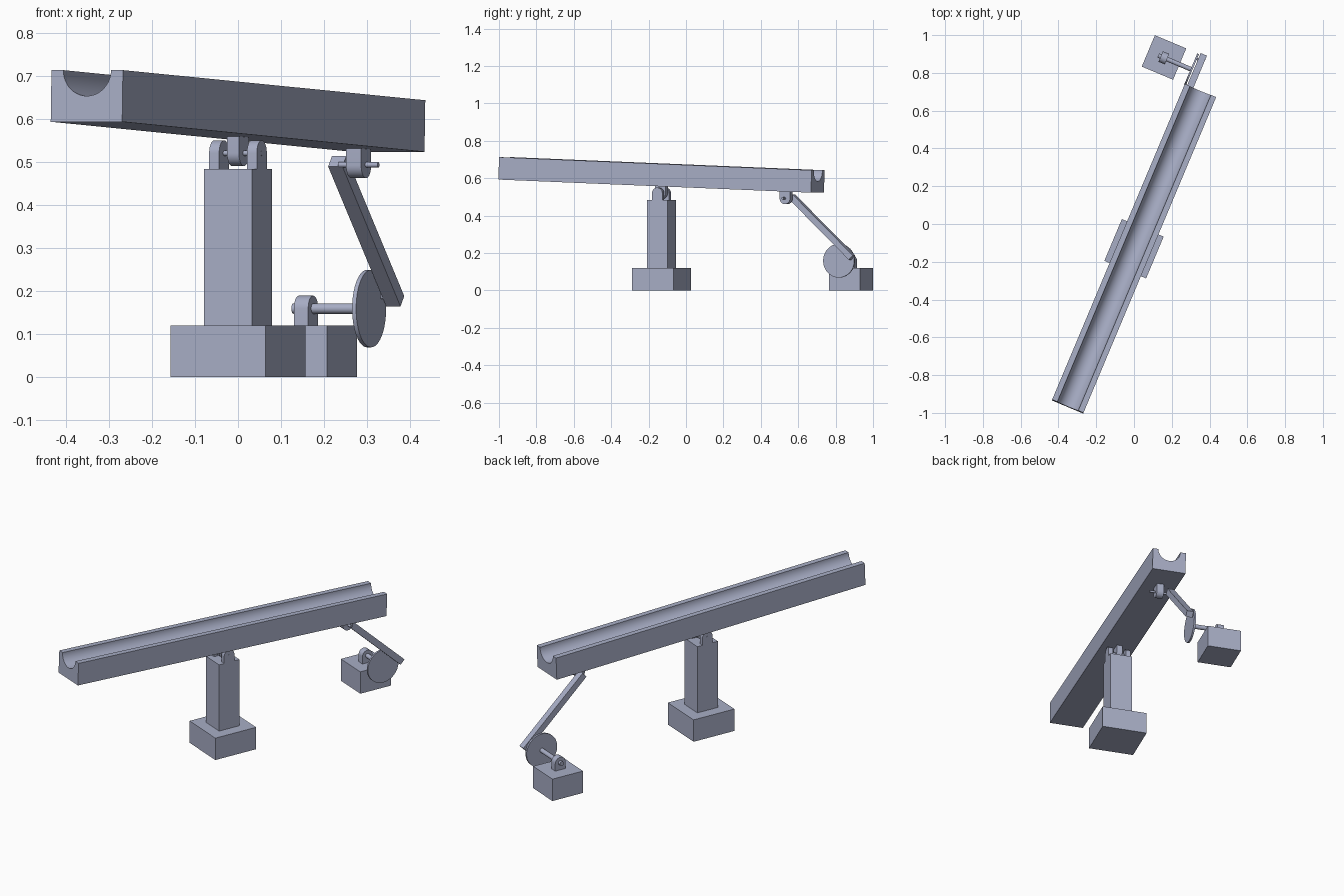
import bpy, bmesh, math
from mathutils import Matrix, Vector

cube = bpy.data.objects.get("Cube")
if cube:
    bpy.data.objects.remove(cube)

paint = bpy.data.materials.new("blue_grey")
paint.use_nodes = True
COLOR = (0.39, 0.42, 0.56, 1)
paint.diffuse_color = COLOR
paint.node_tree.nodes["Principled BSDF"].inputs["Base Color"].default_value = COLOR

# The machine is laid out along local y, then turned about z
PLACE = Matrix.Translation((0, -0.131, 0)) @ Matrix.Rotation(math.radians(-22.8), 4, 'Z')


def prism(name, profile, a, b, axis='x', local=Matrix()):
    """Extrude a 2D profile from a to b: (y, z) along x, or (x, z) along y."""
    def point(p, d):
        return Vector((d, p[0], p[1])) if axis == 'x' else Vector((p[0], d, p[1]))
    bm = bmesh.new()
    face = bm.faces.new([bm.verts.new(point(p, a)) for p in profile])
    ext = bmesh.ops.extrude_face_region(bm, geom=[face])
    new = [g for g in ext["geom"] if isinstance(g, bmesh.types.BMVert)]
    bmesh.ops.translate(bm, verts=new, vec=point((0, 0), b - a))
    bmesh.ops.recalc_face_normals(bm, faces=bm.faces)
    mesh = bpy.data.meshes.new(name)
    bm.to_mesh(mesh)
    bm.free()
    mesh.materials.append(paint)
    obj = bpy.data.objects.new(name, mesh)
    bpy.context.collection.objects.link(obj)
    obj.matrix_world = PLACE @ local
    bpy.ops.object.select_all(action='DESELECT')
    obj.select_set(True)
    bpy.context.view_layer.objects.active = obj
    bpy.ops.object.shade_smooth_by_angle(angle=math.radians(30))
    return obj


def arc(cx, cz, r, start, end, n):
    angles = [math.radians(start + (end - start) * i / n) for i in range(n + 1)]
    return [(cx + r * math.cos(a), cz + r * math.sin(a)) for a in angles]


def block(name, x, y, size, z0, z1):
    h = size / 2
    return prism(name, [(y - h, z0), (y + h, z0), (y + h, z1), (y - h, z1)], x - h, x + h)


def lug(name, x, width, y, pin_z, flat_z, r=0.03):
    """Plate with one flat end at flat_z and one round end about the pin."""
    up = flat_z < pin_z
    curve = arc(y, pin_z, r, 0, 180 if up else -180, 20)
    return prism(name, curve + [(y - r, flat_z), (y + r, flat_z)], x - width / 2, x + width / 2)


def rod(name, y, z, r, x0, x1, n=32):
    return prism(name, arc(y, z, r, 0, 360, n)[:-1], x0, x1)


# Tilting trough with a half-round channel
W, H, L, R = 0.09, 0.06, 0.907, 0.06
section = [(-W, H), (-W, -H), (W, -H), (W, H)] + arc(0, H, R, 0, -180, 32)
tilt = Matrix.Translation((0, 0, 0.618)) @ Matrix.Rotation(math.radians(-2.21), 4, 'X')
prism("trough", section, -L, L, 'y', tilt)

# Pillar, base and pivot
block("pillar_base", 0, 0, 0.24, 0, 0.12)
block("pillar", 0, 0, 0.12, 0.12, 0.483)
for side, label in ((-1, "right"), (1, "left")):
    lug("pivot_ear_" + label, side * 0.0475, 0.025, 0, 0.52, 0.483)
lug("pivot_lug", 0, 0.03, 0, 0.52, 0.562)
rod("pivot_pin", 0, 0.52, 0.006, -0.0605, 0.0605)

# Rear lug and pin under the trough
lug("rear_lug", 0, 0.038, 0.723, 0.492, 0.533)
rod("rear_pin", 0.723, 0.493, 0.006, -0.05, 0.05)

# Connecting arm, sloping down to the crank
top, low = Vector((0.7325, 0.501)), Vector((1.0805, 0.176))
along = (low - top).normalized()
side = Vector((-along.y, along.x)) * 0.0165
prism("connecting_arm", [top - side, low - side, low + side, top + side], -0.076, -0.04)

# Crank disc, crank pin and drive shaft
rod("crank_disc", 0.993, 0.159, 0.09, -0.092, -0.082, 64)
rod("crank_pin", 1.055, 0.187, 0.006, -0.09, -0.05)
rod("drive_shaft", 0.993, 0.159, 0.012, -0.278, -0.085)

# Drive block with shaft bearing
block("drive_block", -0.246, 0.995, 0.18, 0, 0.12)
lug("shaft_bearing", -0.246, 0.036, 0.993, 0.159, 0.12)
